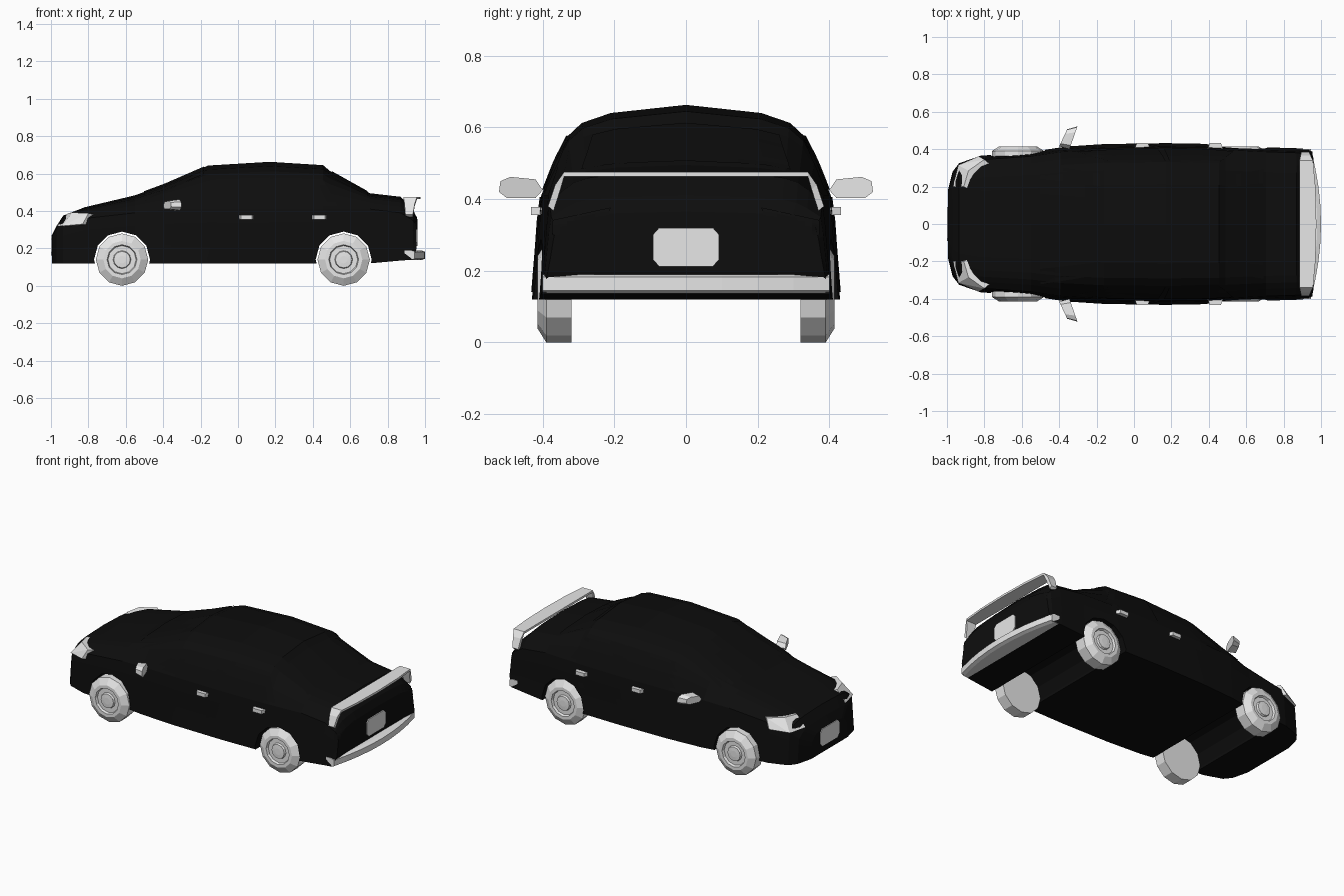
import bpy, bmesh
from math import sin, cos, pi
from mathutils import Vector
from mathutils.bvhtree import BVHTree

cube = bpy.data.objects.get("Cube")
if cube:
    bpy.data.objects.remove(cube)


def material(name, value):
    m = bpy.data.materials.new(name)
    m.use_nodes = True
    colour = (value, value, value, 1)
    m.diffuse_color = colour
    m.node_tree.nodes["Principled BSDF"].inputs["Base Color"].default_value = colour
    return m


BLACK = material("black_paint", 0.004)
GREY = material("light_grey", 0.8)


def finish(name, bm, mat):
    bmesh.ops.recalc_face_normals(bm, faces=bm.faces)
    me = bpy.data.meshes.new(name)
    bm.to_mesh(me)
    bm.free()
    me.materials.append(mat)
    ob = bpy.data.objects.new(name, me)
    bpy.context.collection.objects.link(ob)
    return ob


def loft(rings):
    """Closed rings joined in order, with both ends capped."""
    bm = bmesh.new()
    rows = [[bm.verts.new(p) for p in ring] for ring in rings]
    n = len(rows[0])
    for a, b in zip(rows, rows[1:]):
        for i in range(n):
            j = (i + 1) % n
            bm.faces.new((a[i], a[j], b[j], b[i]))
    bm.faces.new(rows[0])
    bm.faces.new(rows[-1])
    bmesh.ops.recalc_face_normals(bm, faces=bm.faces)
    return bm


def hull(name, points, mat):
    bm = bmesh.new()
    for p in points:
        bm.verts.new(p)
    out = bmesh.ops.convex_hull(bm, input=bm.verts)
    loose = [v for v in out["geom_interior"] if isinstance(v, bmesh.types.BMVert)]
    bmesh.ops.delete(bm, geom=loose, context="VERTS")
    return finish(name, bm, mat)


# Body: cross-sections from nose to tail
def section(x, w, belt, top, base):
    h, rise = belt - base, top - belt
    side = [(w, base), (.98 * w, base + .35 * h), (.96 * w, base + .75 * h), (.94 * w, belt)]
    side += [(.94 * w * a, belt + rise * b)
             for a, b in ((.9, .4), (.82, .65), (.72, .8), (.52, .91))]
    ring = side + [(0, top)] + [(-y, z) for y, z in reversed(side)]
    return [(x, y, z) for y, z in ring]


STATIONS = [
    (-.995, .18, .22, .27, .12), (-.97, .28, .27, .32, .12),
    (-.935, .325, .32, .375, .12), (-.82, .365, .36, .42, .12),
    (-.55, .385, .39, .484, .12), (-.39, .41, .405, .543, .12),
    (-.16, .425, .41, .643, .12), (.17, .43, .41, .663, .12),
    (.455, .425, .41, .645, .12), (.49, .422, .41, .615, .12),
    (.705, .41, .41, .495, .12), (.87, .405, .39, .476, .135),
    (.935, .4, .35, .41, .14), (.955, .385, .32, .365, .2)]
bm = loft([section(*s) for s in STATIONS])
skin = BVHTree.FromBMesh(bm)
body = finish("body", bm, BLACK)


def disc(x, y, z, r, n=12):
    return [(x + r * sin(2 * pi * i / n), y, z - r * cos(2 * pi * i / n)) for i in range(n)]


# Wheel arches pass right through the body
AXLES = {"nose": -.62, "tail": .565}
for end, x in AXLES.items():
    cutter = finish("arch_cutter_" + end, loft([disc(x, -.6, .14, .15), disc(x, .6, .14, .15)]), BLACK)
    cutter.hide_render = True
    cutter.hide_set(True)
    cut = body.modifiers.new("arch_" + end, "BOOLEAN")
    cut.object = cutter
    cut.solver = "EXACT"


# Thin panels laid on the body surface
def panel(name, corners, place, direction, mat=BLACK, n=8):
    a, b, c, d = [Vector(p) for p in corners]
    direction = Vector(direction)
    bm = bmesh.new()
    rows = []
    for i in range(n + 1):
        row = []
        for j in range(n + 1):
            p = a.lerp(b, i / n).lerp(d.lerp(c, i / n), j / n)
            origin = Vector(place(p.x, p.y))
            hit, normal, _, _ = skin.ray_cast(origin - 2 * direction, direction)
            if hit is None:
                hit, normal, _, _ = skin.find_nearest(origin)
            row.append(bm.verts.new(hit + normal * .004))
        rows.append(row)
    for r, s in zip(rows, rows[1:]):
        for j in range(n):
            bm.faces.new((r[j], s[j], s[j + 1], r[j + 1]))
    return finish(name, bm, mat)


SIDE_PANELS = {
    "front_window": [(-.31, .425), (.13, .425), (.17, .575), (-.12, .565)],
    "rear_window": [(.16, .425), (.53, .425), (.45, .57), (.19, .575)],
    "front_door": [(-.38, .14), (.05, .14), (.12, .405), (-.31, .405)],
    "rear_door": [(.07, .14), (.38, .14), (.52, .405), (.14, .405)]}

for tag, s in (("right", -1), ("left", 1)):
    for name, corners in SIDE_PANELS.items():
        panel(f"{name}_{tag}", corners, lambda x, z: (x, 0, z), (0, -s, 0))
    panel("tail_lamp_" + tag, [(s * .21, .375), (s * .37, .34), (s * .37, .3), (s * .23, .3)],
          lambda y, z: (0, y, z), (-1, 0, 0))

    # Headlight wrapping round the nose corner
    lower = [(-.968, .2, .32), (-.94, .315, .32), (-.83, .362, .33)]
    upper = [(-.91, .2, .387), (-.885, .285, .392), (-.8, .345, .388)]
    for k in range(2):
        outer = lower[k:k + 2] + upper[k:k + 2]
        pts = outer + [(x + .05, y * .88, z - .01) for x, y, z in outer]
        hull(f"headlight_{tag}_{k + 1}", [(x, s * y, z) for x, y, z in pts], GREY)

    # Door mirror: a hexagonal shell swept forward at its root
    pts = []
    for y, z in ((.4, .425), (.42, .403), (.5, .403), (.522, .42), (.518, .45), (.49, .462), (.42, .455)):
        x = -.4 + (y - .4) * .35
        pts += [(x + .055, s * y, z)]
        pts += [(x, s * (.46 + (y - .46) * .75), .432 + (z - .432) * .75)]
    hull("mirror_" + tag, pts, GREY)

    # Door handles
    for door, x in (("front", .0), ("rear", .39)):
        pts = [(x + dx, s * y, z) for y, a, b in ((.395, 0, .088), (.433, .015, .075))
               for dx in (a, b) for z in (.355, .378)]
        hull(f"{door}_handle_{tag}", pts, GREY)

    # Wheels: tyre, rim and hub turned from one profile
    profile = [(.14, .32), (.14, .39), (.1, .415), (.08, .415), (.075, .4),
               (.048, .4), (.044, .412), (.02, .414)]
    for end, x in AXLES.items():
        finish(f"{end}_wheel_{tag}", loft([disc(x, s * y, .14, r) for r, y in profile]), GREY)

# Windscreen and rear glass
panel("windscreen", [(-.5, -.32), (-.18, -.27), (-.18, .27), (-.5, .32)],
      lambda x, y: (x, y, 0), (0, 0, -1))
panel("rear_glass", [(.5, -.26), (.69, -.29), (.69, .29), (.5, .26)],
      lambda x, y: (x, y, 0), (0, 0, -1))

# Number plates with clipped corners
for name, x, z in (("nose_plate", -.995, .215), ("tail_plate", .957, .266)):
    edge = [(.092, .035), (.075, .054)]
    pts = [(x + d, sy * y, z + sz * h) for d in (-.004, .004)
           for y, h in edge for sy in (-1, 1) for sz in (-1, 1)]
    hull(name, pts, GREY)

# Spoiler: flat blade on two tapered legs
half = [(.385, .38, .895, .935), (.365, .44, .89, .945), (.34, .476, .885, .957), (.2, .476, .885, .97)]
path = half + [(0, .476, .885, .975)] + [(-y, z, a, b) for y, z, a, b in reversed(half)]
rings = []
for y, z, a, b in path:
    inner = y * (.96 if abs(y) > .35 else 1)
    rings.append([(a, y, z), (b, y, z), (b, inner, z - .013), (a, inner, z - .013)])
finish("spoiler", loft(rings), GREY)

# Tail bumper: bowed bar
rings = []
for i in range(9):
    t = i / 4 - 1
    y, x = .4 * t, 1 - .055 * t * t
    rings.append([(x, y, .145), (x, y, .182), (x - .02, y, .19), (.89, y, .19), (.89, y, .137), (x - .02, y, .137)])
finish("tail_bumper", loft(rings), GREY)
